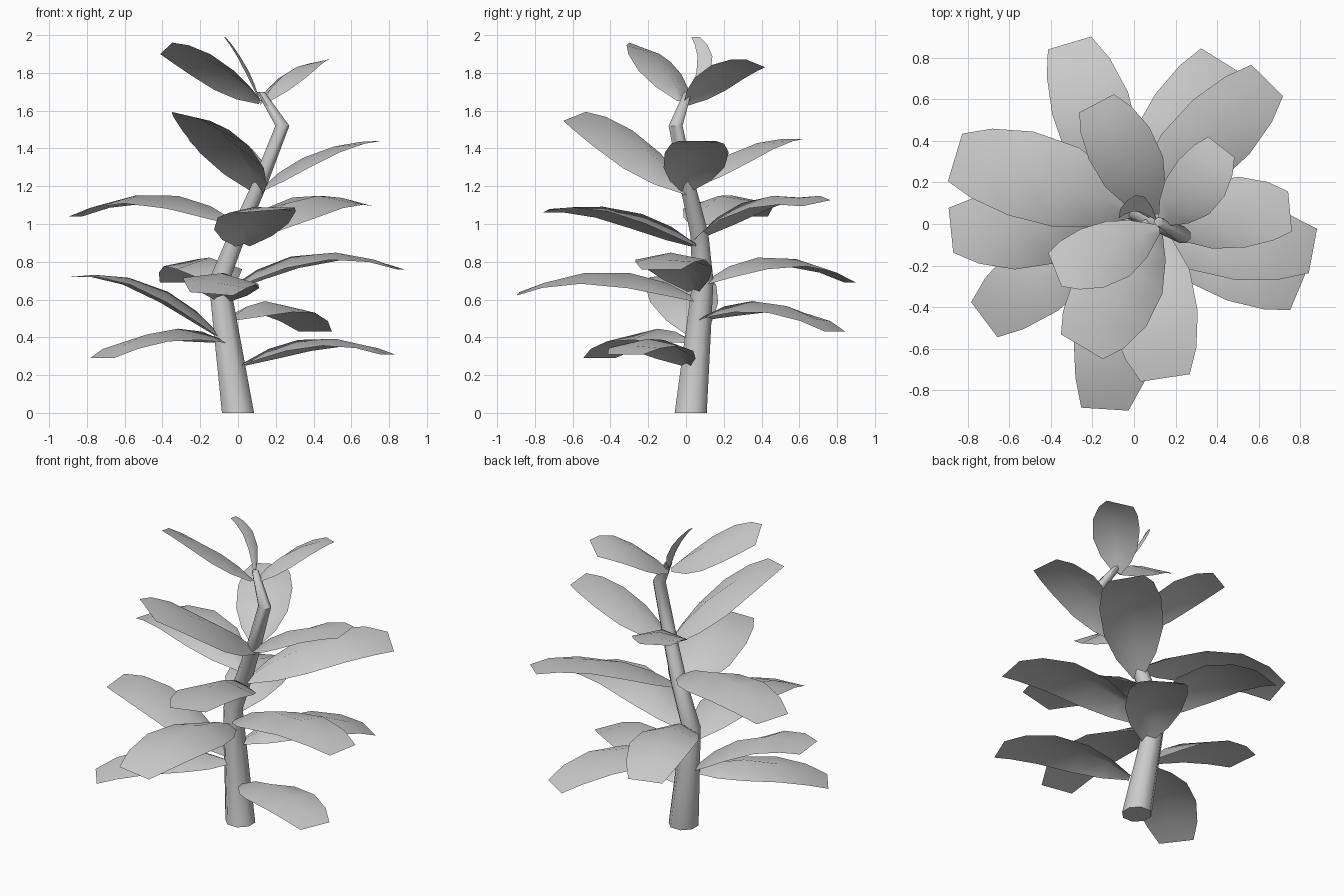
import bpy
import bmesh
from math import cos, sin, tau
from mathutils import Vector

if "Cube" in bpy.data.objects:
    bpy.data.objects.remove(bpy.data.objects["Cube"])

grey = bpy.data.materials.new("plant_grey")
grey.use_nodes = True
grey.diffuse_color = (0.6, 0.6, 0.6, 1)
grey.node_tree.nodes["Principled BSDF"].inputs["Base Color"].default_value = (0.6, 0.6, 0.6, 1)


def finish(bm, name):
    mesh = bpy.data.meshes.new(name)
    bm.to_mesh(mesh)
    bm.free()
    mesh.materials.append(grey)
    obj = bpy.data.objects.new(name, mesh)
    bpy.context.collection.objects.link(obj)
    bpy.ops.object.select_all(action="DESELECT")
    obj.select_set(True)
    bpy.context.view_layer.objects.active = obj
    bpy.ops.object.shade_smooth_by_angle(angle=0.9)


# Stem: stacked tapering rings along a crooked path (x, y, z, radius)
def build_stem(path, sides=8):
    bm = bmesh.new()
    rings = []
    for x, y, z, r in path:
        rings.append([bm.verts.new((x + r * cos(tau * (i + 0.5) / sides),
                                    y + r * sin(tau * (i + 0.5) / sides), z))
                      for i in range(sides)])
    for low, high in zip(rings, rings[1:]):
        for i in range(sides):
            j = (i + 1) % sides
            bm.faces.new((low[i], low[j], high[j], high[i]))
    bm.faces.new(rings[0][::-1])
    bm.faces.new(rings[-1])
    finish(bm, "stem")


# Leaf outline: share of the length, share of the full width
OUTLINE = [(0, 0.15), (0.17, 0.64), (0.37, 0.95), (0.63, 1), (0.85, 0.83), (1, 0.57)]


# Leaf: a two-strip blade bent along base, middle and tip,
# with edges that droop near the stem and flatten at the tip
def build_leaf(name, base, mid, tip, width, roll=0):
    base, mid, tip = Vector(base), Vector(mid), Vector(tip)
    bend = 2 * mid - (base + tip) / 2
    ahead = tip - base
    side = Vector((ahead.y, -ahead.x, 0)).normalized()
    side = (side + Vector((0, 0, roll))).normalized()
    normal = side.cross(ahead).normalized()
    bm = bmesh.new()
    rows = []
    for t, w in OUTLINE:
        p = base * (1 - t) ** 2 + bend * 2 * t * (1 - t) + tip * t * t
        half = side * width * w / 2
        arch = normal * width * w * 0.09 * (1 - t)
        rows.append([bm.verts.new(v) for v in (p - half - 2 * arch, p + arch, p + half - 2 * arch)])
    for a, b in zip(rows, rows[1:]):
        for i in range(2):
            bm.faces.new((a[i], a[i + 1], b[i + 1], b[i]))
    finish(bm, name)


build_stem([(0, 0.025, 0, 0.092), (-0.1, 0.09, 0.7, 0.06), (0, 0.07, 0.95, 0.052),
            (0.11, 0.01, 1.2, 0.045), (0.235, -0.055, 1.52, 0.04), (0.12, 0.01, 1.7, 0.022)])

# Lower whorl
build_leaf("low_right_leaf", (-0.08, 0.02, 0.38), (-0.4, -0.21, 0.42), (-0.72, -0.46, 0.29), 0.37)
build_leaf("low_left_leaf", (0.03, 0, 0.26), (0.42, -0.16, 0.38), (0.79, -0.32, 0.31), 0.36)
build_leaf("low_back_leaf", (-0.03, 0.08, 0.5), (0.2, 0.44, 0.57), (0.41, 0.79, 0.43), 0.36)
build_leaf("low_side_leaf", (-0.1, 0.05, 0.41), (-0.48, -0.02, 0.67), (-0.88, -0.03, 0.72), 0.38)

# Middle whorl
build_leaf("mid_front_leaf", (-0.08, 0.06, 0.6), (-0.08, -0.42, 0.73), (-0.14, -0.89, 0.63), 0.4, 0.08)
build_leaf("mid_left_leaf", (-0.05, 0.04, 0.65), (0.4, -0.06, 0.83), (0.86, -0.13, 0.76), 0.38)
build_leaf("mid_back_leaf", (-0.08, 0.1, 0.69), (-0.18, 0.48, 0.81), (-0.31, 0.87, 0.69), 0.38)

# Upper whorl
build_leaf("high_right_leaf", (0, 0.06, 1), (-0.43, 0.21, 1.14), (-0.86, 0.32, 1.04), 0.42)
build_leaf("high_front_leaf", (0.03, 0.05, 0.89), (0.08, -0.34, 1.06), (0.15, -0.74, 1.07), 0.42, -0.08)
build_leaf("high_back_leaf", (0.02, 0.06, 0.93), (0.34, 0.38, 1.12), (0.64, 0.69, 1.11), 0.38, -0.15)
build_leaf("high_left_leaf", (0.12, 0, 1.18), (0.43, 0.05, 1.37), (0.75, 0.06, 1.44), 0.34)
build_leaf("raised_front_leaf", (0.11, 0.02, 1.17), (-0.06, -0.3, 1.43), (-0.25, -0.59, 1.57), 0.42, 0.2)
build_leaf("raised_back_leaf", (0.11, 0.03, 1.2), (-0.03, 0.31, 1.39), (-0.18, 0.58, 1.45), 0.33)

# Crown
build_leaf("crown_right_leaf", (0.12, -0.02, 1.65), (-0.13, -0.13, 1.83), (-0.38, -0.22, 1.93), 0.32, -0.35)
build_leaf("crown_left_leaf", (0.13, 0, 1.64), (0.28, 0.17, 1.8), (0.42, 0.37, 1.85), 0.29, 0.25)
build_leaf("crown_bud", (0.11, 0.02, 1.67), (0.03, 0.1, 1.85), (-0.07, 0.05, 1.99), 0.08)
